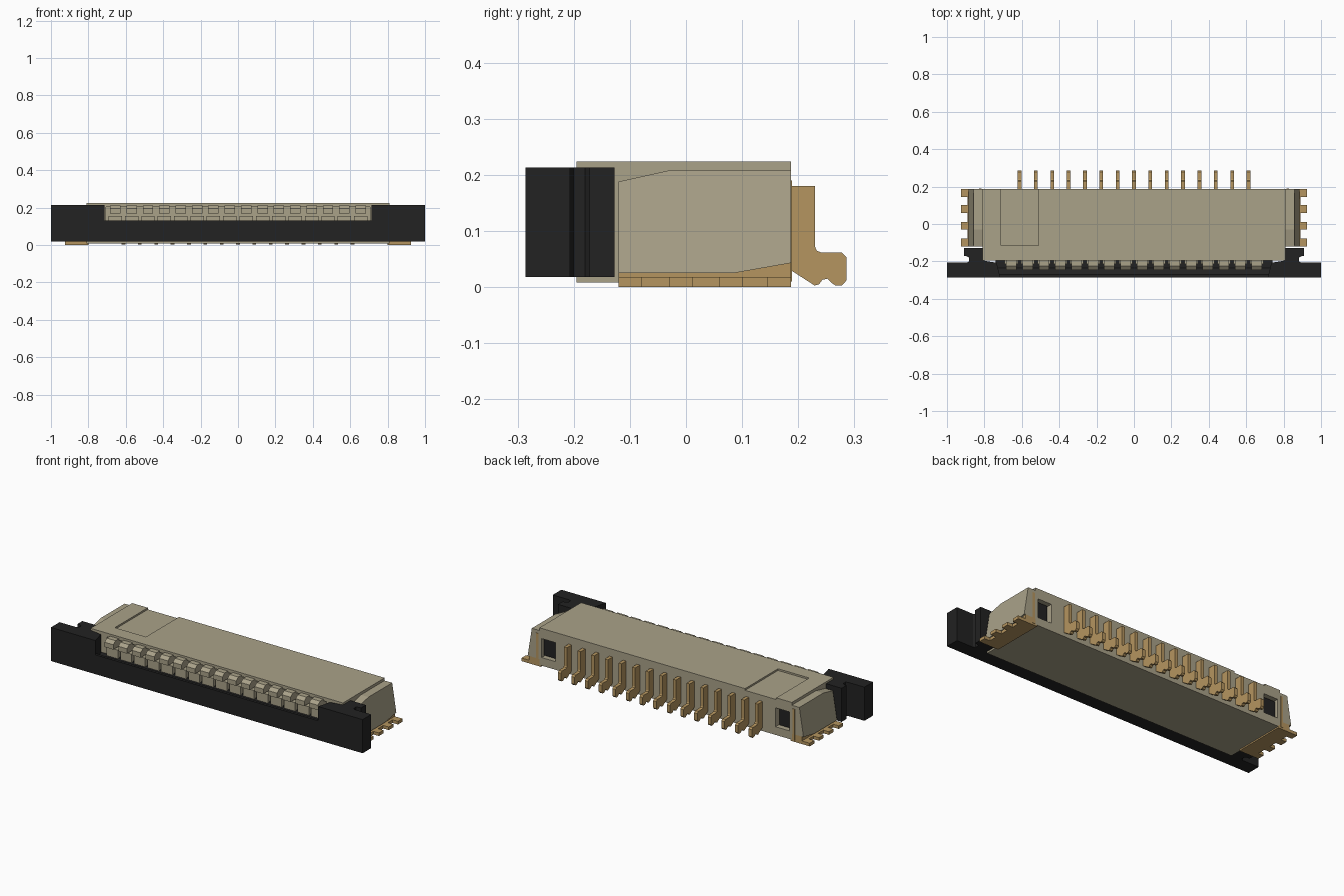
import bpy, bmesh
from mathutils import Vector

if "Cube" in bpy.data.objects:
    bpy.data.objects.remove(bpy.data.objects["Cube"])


def material(name, rgb):
    m = bpy.data.materials.new(name)
    m.diffuse_color = (*rgb, 1)
    m.use_nodes = True
    m.node_tree.nodes["Principled BSDF"].inputs["Base Color"].default_value = m.diffuse_color
    return m


BEIGE = material("beige plastic", (0.40, 0.36, 0.25))
BLACK = material("black plastic", (0.016, 0.016, 0.016))
GOLD = material("gold metal", (0.46, 0.30, 0.115))


def finish(name, bm, mat):
    bmesh.ops.recalc_face_normals(bm, faces=bm.faces)
    me = bpy.data.meshes.new(name)
    bm.to_mesh(me)
    bm.free()
    me.materials.append(mat)
    ob = bpy.data.objects.new(name, me)
    bpy.context.collection.objects.link(ob)
    return ob


def prism(name, pts, a, b, mat, axis="x", mirror=False):
    """Extrude a profile (yz along x, or xy along z) from a to b; optionally also mirror in x."""
    bm = bmesh.new()
    for s in ((1, -1) if mirror else (1,)):
        if axis == "x":
            lo = [Vector((s * a, u, v)) for u, v in pts]
            d = Vector((s * (b - a), 0, 0))
        else:
            lo = [Vector((s * u, v, a)) for u, v in pts]
            d = Vector((0, 0, b - a))
        f = bm.faces.new([bm.verts.new(p) for p in lo])
        r = bmesh.ops.extrude_face_region(bm, geom=[f])
        bmesh.ops.translate(bm, vec=d, verts=[v for v in r["geom"] if isinstance(v, bmesh.types.BMVert)])
    return finish(name, bm, mat)


def box(name, x, y, z, mat, mirror=False):
    return prism(name, [(y[0], z[0]), (y[1], z[0]), (y[1], z[1]), (y[0], z[1])], x[0], x[1], mat, "x", mirror)


def cut(target, cutter):
    cutter.hide_render = True
    cutter.hide_set(True)
    m = target.modifiers.new("cut", "BOOLEAN")
    m.operation, m.solver, m.object = "DIFFERENCE", "EXACT", cutter


# Housing body with cable slot, rear windows and shallow top panel
body = box("housing_body", (-0.81, 0.81), (-0.195, 0.187), (0.008, 0.224), BEIGE)
cut(body, box("slot_cutter", (-0.705, 0.705), (-0.25, 0.08), (0.06, 0.203), BEIGE))
cut(body, box("window_cutter", (0.705, 0.795), (0.10, 0.25), (0.055, 0.165), BEIGE, True))
cut(body, box("panel_cutter", (-0.71, -0.51), (-0.115, 0.25), (0.214, 0.25), BEIGE))
box("window_latch", (0.715, 0.795), (0.09, 0.165), (0.06, 0.16), BLACK, True)

# End shoulders: sloped front top and raised rear underside, narrowing to the top
shoulder = prism("housing_shoulder", [(-0.12, 0.025), (0.085, 0.025), (0.187, 0.043), (0.187, 0.208),
                 (-0.03, 0.208), (-0.12, 0.188)], 0.81, 0.885, BEIGE, "x", True)
for v in shoulder.data.vertices:
    if abs(v.co.x) > 0.85 and v.co.z > 0.15:
        v.co.x *= 0.97

# Solder hold-downs: comb-shaped feet, wedge webs and upright blades
comb = [(0.80, -0.12)]
for y in (-0.12, -0.03, 0.06, 0.145):
    comb += [(0.89, y), (0.925, y), (0.925, y + 0.042), (0.89, y + 0.042)]
comb += [(0.80, 0.187)]
prism("hold_down_comb", comb[:1] + comb[2:-2] + [(0.80, 0.187)], 0.0, 0.018, GOLD, "z", True)
prism("hold_down_web", [(-0.12, 0.016), (0.187, 0.016), (0.187, 0.043), (0.085, 0.025), (-0.12, 0.025)],
      0.81, 0.875, GOLD, "x", True)
box("hold_down_blade", (0.815, 0.83), (0.1, 0.189), (0.01, 0.19), GOLD, True)

# Slider: shaped ends, low middle bar and a tongue in the slot
end = [(0.715, -0.286), (1, -0.286), (1, -0.207), (0.895, -0.207), (0.882, -0.2), (0.882, -0.18),
       (0.895, -0.172), (0.91, -0.172), (0.91, -0.127), (0.80, -0.127), (0.80, -0.197), (0.735, -0.207)]
prism("slider_end", end, 0.018, 0.213, BLACK, "z", True)
prism("slider_bar", [(-0.286, 0.018), (-0.286, 0.13), (-0.27, 0.13), (-0.235, 0.105), (-0.196, 0.105),
                     (-0.196, 0.018)], -0.74, 0.74, BLACK)
box("slider_tongue", (-0.70, 0.70), (-0.20, 0.07), (0.065, 0.11), BLACK)

# Contact guides in the slot mouth
PITCH = 0.0875
for i in range(16):
    x = (i - 7.5) * PITCH
    prism("upper_guide", [(-0.245, 0.168), (-0.245, 0.196), (-0.225, 0.212), (-0.19, 0.212), (-0.19, 0.2),
                          (0.07, 0.2), (0.07, 0.168)], x - 0.028, x + 0.028, BEIGE)
    box("lower_guide", (x - 0.036, x + 0.036), (-0.215, 0.07), (0.10, 0.155), BEIGE)

# Row of rear solder pins
pin = [(0.17, 0.18), (0.23, 0.18), (0.23, 0.072), (0.233, 0.065), (0.24, 0.062), (0.277, 0.062),
       (0.286, 0.053), (0.286, 0.012), (0.278, 0.003), (0.266, 0.003), (0.259, 0.008), (0.252, 0.015),
       (0.243, 0.013), (0.237, 0.005), (0.229, 0.003), (0.187, 0.03), (0.17, 0.03)]
for i in range(15):
    x = (i - 7) * PITCH
    prism("solder_pin", pin, x - 0.01, x + 0.01, GOLD)
